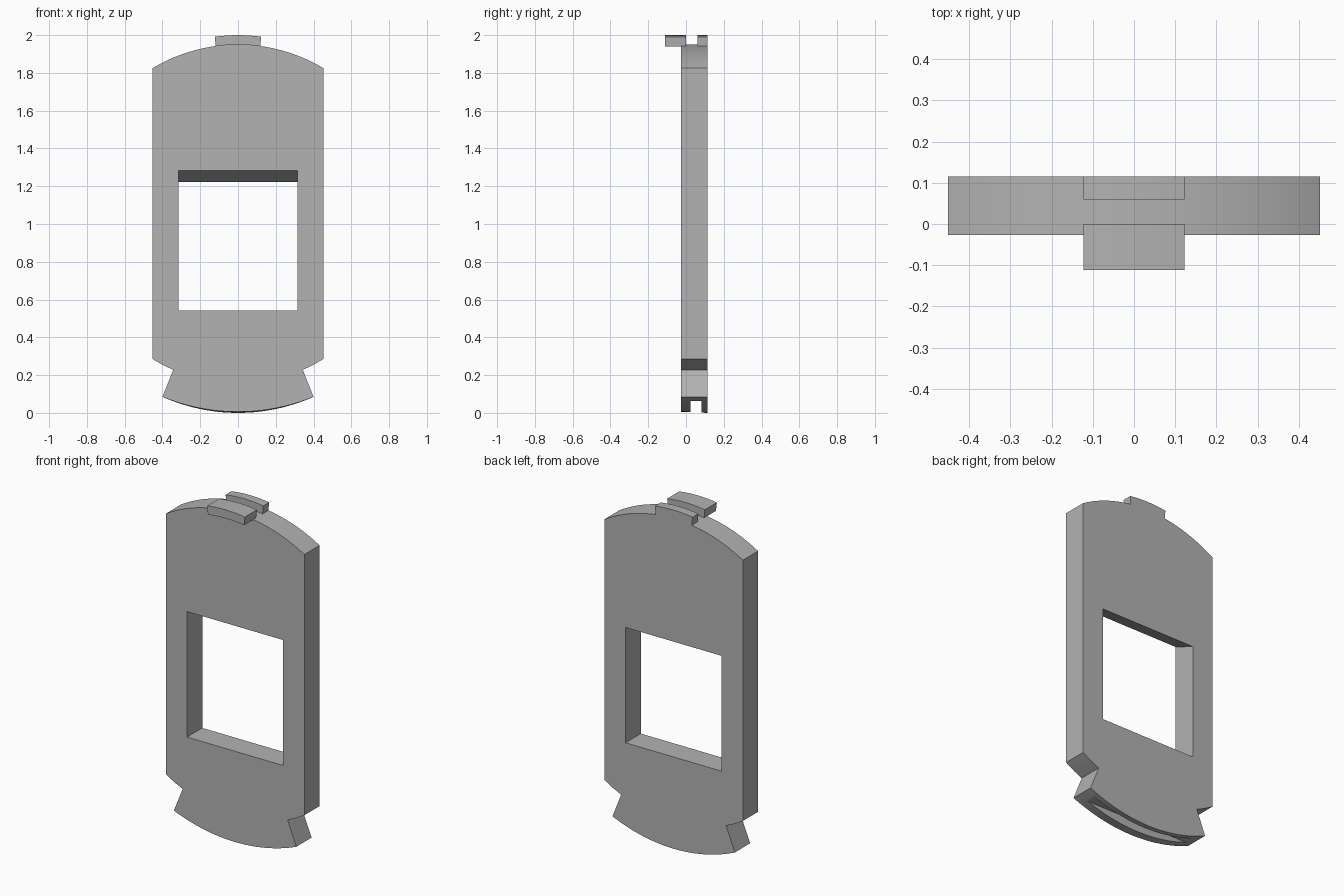
import bpy, bmesh, math

cube = bpy.data.objects.get("Cube")
if cube:
    bpy.data.objects.remove(cube, do_unlink=True)

grey = bpy.data.materials.new("plain grey")
grey.use_nodes = True
colour = (0.45, 0.45, 0.45, 1)
grey.diffuse_color = colour
grey.node_tree.nodes["Principled BSDF"].inputs["Base Color"].default_value = colour


def arc(half_width, z_mid, z_end, steps=32):
    """Shallow arc from +x to -x through its middle height."""
    rise = z_mid - z_end
    radius = (half_width ** 2 + rise ** 2) / (2 * rise)
    reach = math.asin(half_width / abs(radius))
    points = []
    for i in range(steps + 1):
        a = reach * (1 - 2 * i / steps)
        points.append((abs(radius) * math.sin(a), z_mid - radius * (1 - math.cos(a))))
    return points


def prism(name, front, back, y_front, y_back):
    """Solid between a front and a back outline in the xz plane."""
    bm = bmesh.new()
    a = [bm.verts.new((x, y_front, z)) for x, z in front]
    b = [bm.verts.new((x, y_back, z)) for x, z in back]
    bm.faces.new(a)
    bm.faces.new(b)
    for i in range(len(a)):
        j = (i + 1) % len(a)
        bm.faces.new((a[i], a[j], b[j], b[i]))
    bmesh.ops.recalc_face_normals(bm, faces=bm.faces)
    mesh = bpy.data.meshes.new(name)
    bm.to_mesh(mesh)
    bm.free()
    mesh.materials.append(grey)
    obj = bpy.data.objects.new(name, mesh)
    bpy.context.collection.objects.link(obj)
    return obj


def rectangle(half_width, low, high):
    return [(half_width, low), (half_width, high), (-half_width, high), (-half_width, low)]


def plate_outline(bottom):
    waist = [(0.452, 0.285), (0.395, 0.252), (0.343, 0.228)]
    left = [(-x, z) for x, z in waist]
    foot = arc(0.4, bottom, 0.085)[::-1]
    return arc(0.452, 1.95, 1.825) + left + foot + waist[::-1]


def cut(target, cutter):
    mod = target.modifiers.new(cutter.name, 'BOOLEAN')
    mod.operation = 'DIFFERENCE'
    mod.solver = 'EXACT'
    mod.object = cutter
    bpy.context.view_layer.objects.active = target
    bpy.ops.object.modifier_apply(modifier=mod.name)
    bpy.data.objects.remove(cutter, do_unlink=True)


# Main plate with its flared foot
y_front, y_back = -0.027, 0.115
plate = prism("plate", plate_outline(0.006), plate_outline(0.0), y_front, y_back)

# Window whose ceiling slopes down to the back, extended past both faces
slope = 0.06 / (y_back - y_front)
over = 0.05
window = prism("window_cutter",
               rectangle(0.314, 0.542, 1.283 + slope * over),
               rectangle(0.314, 0.542, 1.223 - slope * over),
               y_front - over, y_back + over)
cut(plate, window)

# Groove along the underside of the foot
slot = rectangle(0.6, -0.1, 0.062)
cut(plate, prism("groove_cutter", slot, slot, 0.025, 0.083))

# Two curved tabs on top, the front one overhanging the plate
tab = arc(0.123, 2.0, 1.991, 12) + arc(0.118, 1.949, 1.941, 12)[::-1]
front_tab = prism("front_tab", tab, tab, -0.112, 0.0)
back_tab = prism("back_tab", tab, tab, 0.06, y_back)

# Smooth arcs with sharp edges
bpy.ops.object.select_all(action='DESELECT')
for obj in (plate, front_tab, back_tab):
    obj.select_set(True)
bpy.context.view_layer.objects.active = plate
bpy.ops.object.shade_smooth_by_angle(angle=math.radians(20))
